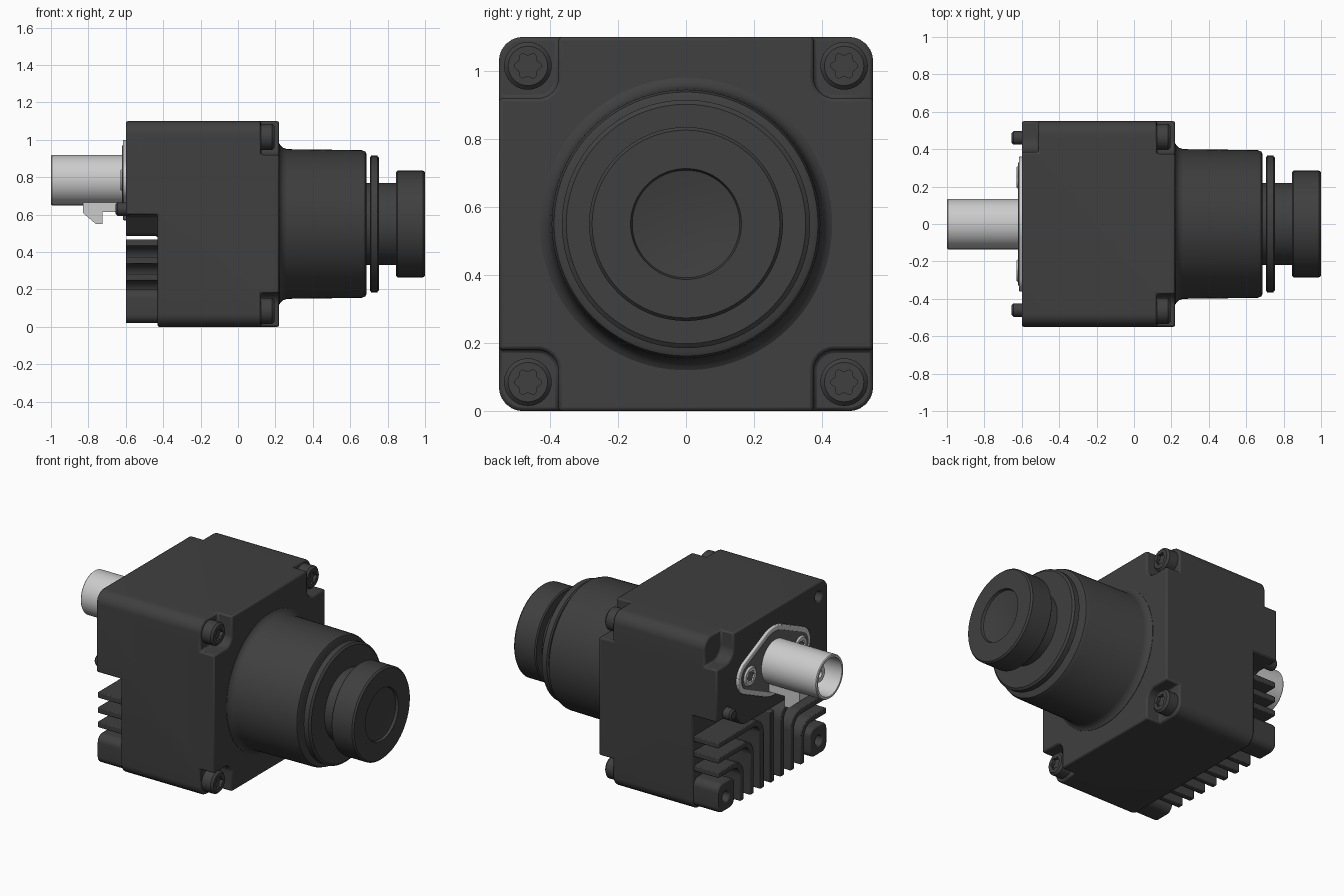
import bpy, bmesh, math
from mathutils import Vector

cube = bpy.data.objects.get("Cube")
if cube:
    bpy.data.objects.remove(cube, do_unlink=True)


def material(name, v):
    m = bpy.data.materials.new(name)
    m.use_nodes = True
    m.diffuse_color = (v, v, v, 1)
    b = m.node_tree.nodes["Principled BSDF"]
    b.inputs["Base Color"].default_value = (v, v, v, 1)
    b.inputs["Roughness"].default_value = 0.5
    return m


DARK = material("charcoal", 0.05)
LIGHT = material("light_grey", 0.6)
MID = material("mid_grey", 0.12)


def finish(name, bm, mat):
    bmesh.ops.remove_doubles(bm, verts=bm.verts, dist=1e-5)
    bmesh.ops.recalc_face_normals(bm, faces=bm.faces)
    me = bpy.data.meshes.new(name)
    bm.to_mesh(me)
    bm.free()
    me.materials.append(mat)
    ob = bpy.data.objects.new(name, me)
    bpy.context.collection.objects.link(ob)
    return ob


def activate(ob):
    bpy.ops.object.select_all(action='DESELECT')
    ob.select_set(True)
    bpy.context.view_layer.objects.active = ob


def smooth(ob):
    activate(ob)
    bpy.ops.object.shade_smooth_by_angle(angle=math.radians(35))
    return ob


def fillet(corners, n=6):
    """Round the corners (u, v, radius) of a polygon."""
    out = []
    for i, (u, v, r) in enumerate(corners):
        p = Vector((u, v))
        if r == 0:
            out.append(p)
            continue
        a = (Vector(corners[i - 1][:2]) - p).normalized()
        b = (Vector(corners[(i + 1) % len(corners)][:2]) - p).normalized()
        half = a.angle(b) / 2
        c = p + (a + b).normalized() * r / math.sin(half)
        t = r / math.tan(half)
        v1, v2 = p + a * t - c, p + b * t - c
        out += [c + v1.lerp(v2, k / n).normalized() * r for k in range(n + 1)]
    return out


def rect(u0, v0, u1, v1, r):
    return fillet([(u0, v0, r), (u1, v0, r), (u1, v1, r), (u0, v1, r)])


def circle(u, v, r, n=32):
    return [(u + r * math.cos(2 * math.pi * k / n), v + r * math.sin(2 * math.pi * k / n)) for k in range(n)]


def prism(name, pts, d0, d1, mat=DARK, axis='x'):
    """Extrude a (y, z) outline along x, or an (x, z) outline along y."""
    bm = bmesh.new()
    place = (lambda p, d: (d, p[0], p[1])) if axis == 'x' else (lambda p, d: (p[0], d, p[1]))
    rings = [[bm.verts.new(place(p, d)) for p in pts] for d in (d0, d1)]
    for ring in rings:
        bm.faces.new(ring)
    for i in range(len(pts)):
        j = (i + 1) % len(pts)
        bm.faces.new((rings[0][i], rings[0][j], rings[1][j], rings[1][i]))
    return finish(name, bm, mat)


def lathe(name, profile, y, z, mat=DARK, steps=64):
    """Spin (x, radius) points around a line along x."""
    bm = bmesh.new()
    vs = [bm.verts.new((x, y, z + r)) for x, r in profile]
    es = [bm.edges.new(e) for e in zip(vs, vs[1:])]
    bmesh.ops.spin(bm, geom=vs + es, cent=(0, y, z), axis=(1, 0, 0), angle=2 * math.pi, steps=steps)
    return finish(name, bm, mat)


def cut(ob, cutter):
    mod = ob.modifiers.new("cut", 'BOOLEAN')
    mod.operation = 'DIFFERENCE'
    mod.solver = 'EXACT'
    mod.object = cutter
    activate(ob)
    bpy.ops.object.modifier_apply(modifier=mod.name)
    bpy.data.objects.remove(cutter, do_unlink=True)


def bevel(ob, width, segments=2):
    mod = ob.modifiers.new("soft_edges", 'BEVEL')
    mod.width = width
    mod.segments = segments
    mod.limit_method = 'ANGLE'
    mod.angle_limit = math.radians(50)
    return smooth(ob)


def screw(name, x, d, y, z, r, h, mat):
    """Round head with a six-lobed socket, seated at x and facing d along x."""
    top = x + d * h
    head = lathe(name, [(x, 0), (x, r), (top - d * .012, r), (top, r - .012), (top, 0)], y, z, mat, 32)
    star = []
    for k in range(48):
        a = 2 * math.pi * k / 48
        q = r * .5 * (1 + .14 * math.cos(6 * a))
        star.append((y + q * math.cos(a), z + q * math.sin(a)))
    cut(head, prism("socket_cutter", star, top - d * .02, top + d * .02, mat))
    return smooth(head)


# Housing: a rounded block, cut at the front corners, lower rear and rear corner
housing = prism("housing", rect(-.55, 0, .55, 1.1, .07), -.6, .22)
for sy in (-1, 1):
    for z0, z1 in ((-.2, .18), (.92, 1.3)):
        y0, y1 = sorted((sy * .375, sy * .75))
        cut(housing, prism("corner_cutter", rect(y0, z0, y1, z1, .06), .122, .4))
under = [(-.7, -.1, 0), (.7, -.1, 0), (.7, .6, 0), (.38, .6, .05), (.29, .485, .05),
         (-.29, .485, .05), (-.38, .6, .05), (-.7, .6, 0)]
cut(housing, prism("rear_cutter", fillet(under), -.8, -.43))
cut(housing, prism("notch_cutter", rect(.385, .93, .8, 1.3, .08), -.8, -.512))
cut(housing, prism("hole_cutter", circle(-.46, 1.01, .032, 24), -.8, -.54))
bevel(housing, .01)

# Front corner screws
for sy, side in ((-1, "right"), (1, "left")):
    for z, level in ((.085, "lower"), (1.015, "upper")):
        screw(f"{level}_{side}_screw", .115, 1, sy * .465, z, .07, .08, DARK)

# Lens barrel, flared at the housing, then ring, neck and cap with a concave glass
barrel = [(.2, 0), (.2, .43), (.222, .43), (.228, .42), (.24, .408), (.262, .4), (.66, .395), (.68, .388),
          (.686, .375), (.686, .22), (.705, .22), (.705, .355), (.712, .365), (.745, .365), (.755, .352),
          (.755, .22), (.845, .22), (.845, .278), (.852, .285), (.99, .285), (1, .276),
          (1, .163), (.99, .16), (.985, .158), (.975, .1), (.97, 0)]
smooth(lathe("lens_barrel", barrel, 0, .55, DARK, 96))

# Cooling fins: bent fins on both sides, and a straight one in the middle
T = .018
for sy, side in ((-1, "right"), (1, "left")):
    for i, (y, z) in enumerate(((.3, .265), (.2, .355), (.1, .45))):
        fin = [(.535, z - T, 0), (.535, z + T, 0), (y - T, z + T, .1), (y - T, .02, 0),
               (y + T, .02, 0), (y + T, z - T, .065)]
        bevel(prism(f"{side}_fin_{i + 1}", fillet([(sy * u, v, r) for u, v, r in fin]), -.6, -.42), .005)
    # Lower corner block with a screw hole, and a stud above it
    y0, y1 = sorted((sy * .375, sy * .54))
    block = prism(f"{side}_corner_block", rect(y0, .02, y1, .2, .045), -.6, -.42)
    cut(block, prism("hole_cutter", circle(sy * .46, .105, .032, 24), -.7, -.54))
    bevel(block, .008)
    smooth(lathe(f"{side}_stud", [(-.58, .036), (-.645, .036), (-.655, .026), (-.655, 0)], sy * .46, .63, DARK, 24))
bevel(prism("middle_fin", rect(-T, .02, T, .468, .008), -.6, -.42), .005)


# Connector flange: outline wrapped round three circles
def flange_outline(inset):
    circles = ((-.25, .11 - inset), (0, .215 - inset), (.25, .11 - inset))
    pts = []
    for k in range(72):
        d = Vector((math.cos(2 * math.pi * k / 72), math.sin(2 * math.pi * k / 72)))
        c, r = max(circles, key=lambda q: q[0] * d.x + q[1])
        pts.append(Vector((c, .785)) + d * r)
    return pts


bevel(prism("connector_flange", flange_outline(0), -.616, -.59, LIGHT), .006)
prism("flange_face", flange_outline(.03), -.619, -.612, MID)
for sy, side in ((-1, "right"), (1, "left")):
    screw(f"{side}_flange_screw", -.6, -1, sy * .25, .785, .065, .028, LIGHT)

# Hollow connector barrel with its core, and the locking tab beneath
socket = [(-.6, .135), (-.995, .135), (-1, .131), (-1, .118), (-.8, .115), (-.8, .05),
          (-.93, .05), (-.93, .022), (-.85, .022), (-.85, 0)]
smooth(lathe("connector_barrel", socket, 0, .785, LIGHT, 64))
tab = [(-.83, .675), (-.83, .61), (-.76, .55), (-.725, .55), (-.725, .615), (-.6, .615), (-.6, .675)]
prism("locking_tab", tab, -.06, .06, LIGHT, 'y')
